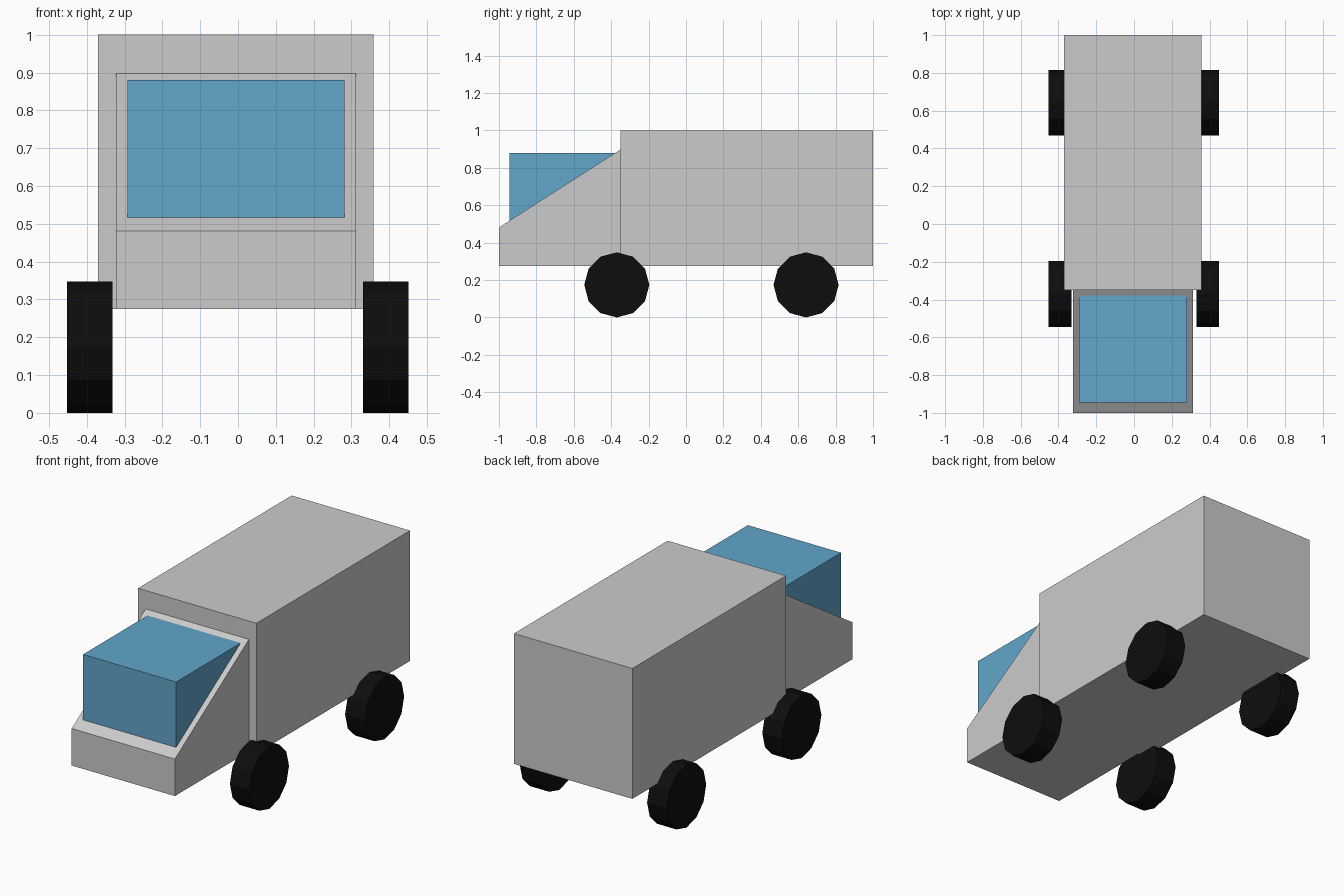
import bpy, bmesh, math

if "Cube" in bpy.data.objects:
    bpy.data.objects.remove(bpy.data.objects["Cube"])

glass = bpy.data.materials.new("glass_blue")
glass.diffuse_color = (0.12, 0.38, 0.60, 1)
glass.use_nodes = True
glass.node_tree.nodes["Principled BSDF"].inputs["Base Color"].default_value = glass.diffuse_color
rubber = bpy.data.materials.new("rubber_black")
rubber.diffuse_color = (0.004, 0.004, 0.004, 1)
rubber.use_nodes = True
rubber.node_tree.nodes["Principled BSDF"].inputs["Base Color"].default_value = rubber.diffuse_color


def extrude_profile(name, profile, x0, x1, material=None):
    """Extrude a (y, z) side profile from x0 to x1."""
    bm = bmesh.new()
    face = bm.faces.new([bm.verts.new((x0, y, z)) for y, z in profile])
    result = bmesh.ops.extrude_face_region(bm, geom=[face])
    verts = [v for v in result["geom"] if isinstance(v, bmesh.types.BMVert)]
    bmesh.ops.translate(bm, vec=(x1 - x0, 0, 0), verts=verts)
    bmesh.ops.recalc_face_normals(bm, faces=bm.faces)
    mesh = bpy.data.meshes.new(name)
    bm.to_mesh(mesh)
    bm.free()
    if material:
        mesh.materials.append(material)
    obj = bpy.data.objects.new(name, mesh)
    bpy.context.collection.objects.link(obj)
    return obj


# Cargo box
extrude_profile("cargo_box", [(-0.35, 0.275), (1, 0.275), (1, 1), (-0.35, 1)], -0.37, 0.358)

# Sloped cab
extrude_profile("cab", [(-1, 0.275), (-0.35, 0.275), (-0.35, 0.898), (-1, 0.481)], -0.323, 0.312)

# Window block: wedge sitting on the cab slope
extrude_profile("window", [(-0.945, 0.516), (-0.378, 0.88), (-0.945, 0.88)], -0.292, 0.281, glass)

# Twelve-sided wheels
R = 0.174
circle = [(R * math.cos(i * math.tau / 12), R * math.sin(i * math.tau / 12)) for i in range(12)]
for end, yc in (("front", -0.37), ("back", 0.642)):
    for side, x0 in (("left", -0.452), ("right", 0.331)):
        extrude_profile(f"{end}_{side}_wheel", [(yc + y, R + z) for y, z in circle],
                        x0, x0 + 0.12, rubber)
